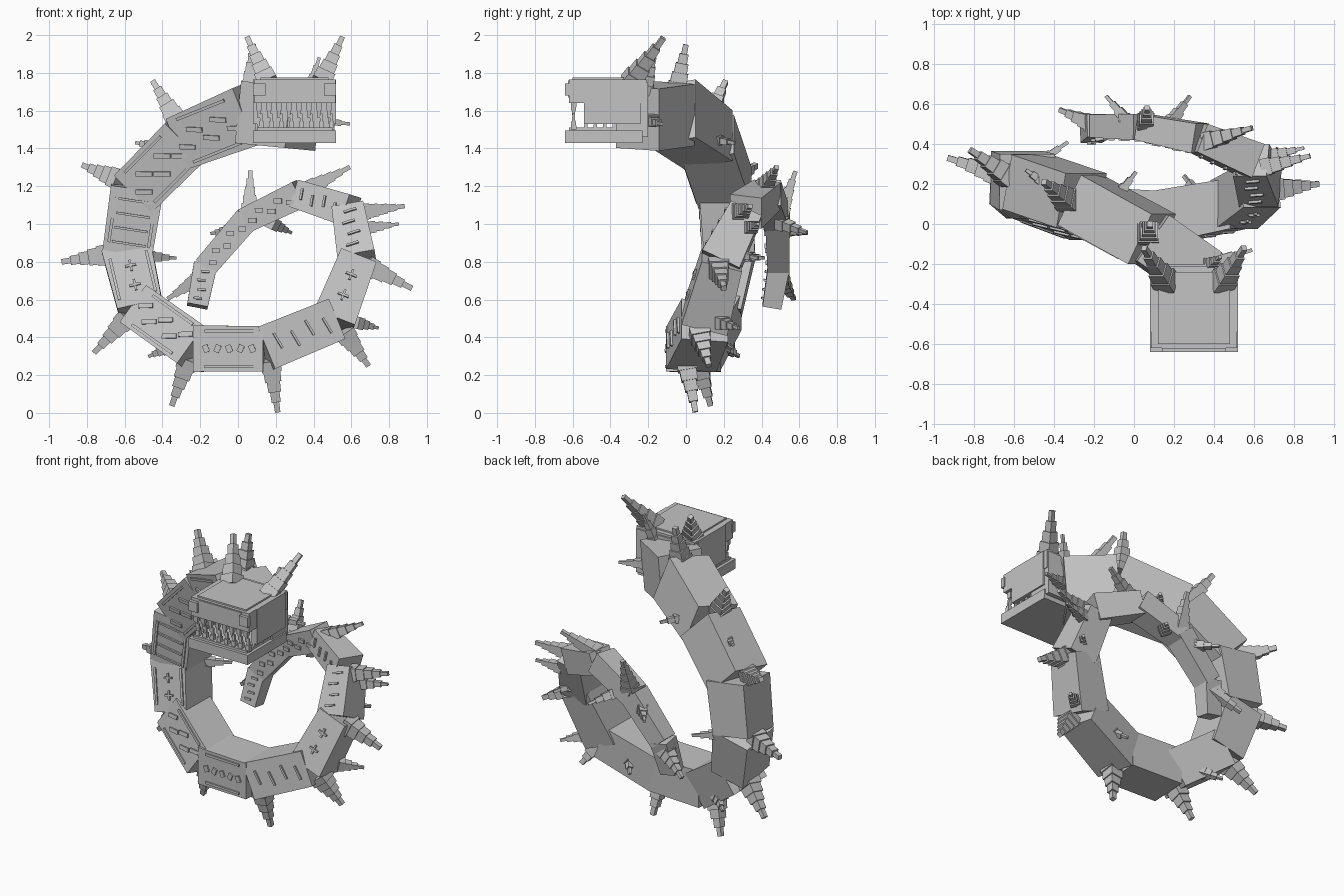
import bpy, bmesh, math
from mathutils import Vector, Matrix

cube = bpy.data.objects.get("Cube")
if cube:
    bpy.data.objects.remove(cube, do_unlink=True)

grey = bpy.data.materials.new("stone grey")
grey.use_nodes = True
grey.diffuse_color = (0.55, 0.55, 0.55, 1)
grey.node_tree.nodes["Principled BSDF"].inputs["Base Color"].default_value = (0.55, 0.55, 0.55, 1)


def frame(p0, p1):
    """Axes along a part: t = length, w = in the coil's plane, b = towards the back."""
    t = (p1 - p0).normalized()
    hint = Vector((0, 0, 1)) if abs(t.y) > 0.9 else Vector((0, 1, 0))
    b = (hint - t * hint.dot(t)).normalized()
    return t, t.cross(b), b


def frustum(bm, p0, p1, s0, s1):
    """Four-sided tapering block from p0 to p1 with end sizes (w, b)."""
    t, w, b = frame(p0, p1)
    ends = []
    for p, s in ((p0, s0), (p1, s1)):
        ends.append([bm.verts.new(p + w * s[0] / 2 * i + b * s[1] / 2 * j)
                     for i, j in ((-1, -1), (1, -1), (1, 1), (-1, 1))])
    a, c = ends
    bm.faces.new(a[::-1])
    bm.faces.new(c)
    for i in range(4):
        j = (i + 1) % 4
        bm.faces.new((a[i], a[j], c[j], c[i]))


def block(bm, x0, x1, y0, y1, z0, z1):
    m = Matrix.Translation(((x0 + x1) / 2, (y0 + y1) / 2, (z0 + z1) / 2)) @ \
        Matrix.Diagonal((x1 - x0, y1 - y0, z1 - z0, 1))
    bmesh.ops.create_cube(bm, size=1, matrix=m)


def finish(name, bm):
    bmesh.ops.recalc_face_normals(bm, faces=bm.faces)
    me = bpy.data.meshes.new(name)
    bm.to_mesh(me)
    bm.free()
    me.materials.append(grey)
    ob = bpy.data.objects.new(name, me)
    bpy.context.collection.objects.link(ob)


# Body joints from the neck to the tail tip: x, y, z, width, depth
joints = [
    (0.335, -0.25, 1.56, 0.33, 0.28),
    (0.08, -0.07, 1.585, 0.33, 0.28),
    (-0.27, 0.12, 1.445, 0.29, 0.28),
    (-0.535, 0.21, 1.18, 0.28, 0.28),
    (-0.585, 0.23, 0.85, 0.265, 0.27),
    (-0.515, 0.16, 0.55, 0.24, 0.27),
    (-0.22, 0.05, 0.34, 0.245, 0.27),
    (0.14, 0.03, 0.34, 0.24, 0.27),
    (0.505, 0.10, 0.49, 0.23, 0.25),
    (0.63, 0.19, 0.81, 0.20, 0.22),
    (0.585, 0.32, 1.07, 0.17, 0.18),
    (0.32, 0.43, 1.155, 0.15, 0.15),
    (0.04, 0.485, 1.02, 0.135, 0.13),
    (-0.175, 0.49, 0.77, 0.125, 0.115),
    (-0.215, 0.455, 0.565, 0.11, 0.10),
]

for k in range(len(joints) - 1):
    q0, q1 = joints[k], joints[k + 1]
    p0, p1 = Vector(q0[:3]), Vector(q1[:3])
    t, w, b = frame(p0, p1)
    length = (p1 - p0).length
    bm = bmesh.new()
    frustum(bm, p0 - t * 0.012, p1, q0[3:], q1[3:])
    finish("neck" if k == 0 else f"body_segment_{k}", bm)
    if k == 0:
        continue

    # Belly relief on the front face, laid out in segment coordinates
    bm = bmesh.new()

    def relief(u, v, du, dv, rise, angle=0.0):
        f = u / length
        wid = q0[3] * (1 - f) + q1[3] * f
        dep = q0[4] * (1 - f) + q1[4] * f
        c = p0 + t * u + w * (v * wid) - b * (dep / 2)
        ca, sa = math.cos(angle), math.sin(angle)
        rot = Matrix((t * ca + w * sa, w * ca - t * sa, b)).transposed().to_4x4()
        bmesh.ops.create_cube(bm, size=1, matrix=Matrix.Translation(c) @ rot @
                              Matrix.Diagonal((du, dv, rise * 2, 1)))

    if k <= 6:
        # rails along both edges
        for side in (-1, 1):
            relief(length / 2, 0.39 * side, length * 0.72, 0.016, 0.008)
    if k in (4, 8):
        # cross-shaped studs
        for u in (0.33, 0.67):
            relief(length * u, 0, 0.06, 0.012, 0.012)
            relief(length * u, 0, 0.012, 0.06, 0.013)
    elif k == 3:
        # broad ribs
        for u in (0.15, 0.38, 0.61, 0.84):
            relief(length * u, 0, 0.012, 0.18, 0.01)
    elif k in (1, 2, 5, 11, 12):
        # staggered tabs lying level
        level = math.atan(-t.z / t.x)
        for i in range(5):
            relief(length * (0.14 + 0.18 * i), 0.12 * (-1) ** i,
                   q1[3] * 0.32, 0.025, 0.01, level)
    elif k == 6:
        # centre row of small plates
        for i in range(5):
            relief(length * (0.16 + 0.17 * i), 0, 0.03, 0.04, 0.01, 0.4 * (-1) ** i)
    else:
        # short cross ribs
        for i in range(4):
            relief(length * (0.15 + 0.23 * i), 0.05 * (-1) ** i, 0.012, q1[3] * 0.4, 0.012, 0.15)
    finish(f"belly_relief_{k}", bm)


def spike(name, base, tip, size, steps=5):
    """Stepped spike of shrinking blocks."""
    p0, p1 = Vector(base), Vector(tip)
    bm = bmesh.new()
    for i in range(steps):
        s = size * (1 - 0.72 * i / (steps - 1))
        frustum(bm, p0.lerp(p1, i / steps), p0.lerp(p1, (i + 1) / steps),
                (s, s), (s * 0.95, s * 0.95))
    finish(name, bm)


# Large spikes along the outer ridge
outer = [
    ((0.07, -0.05, 1.70), (0.08, 0.00, 1.95)),
    ((-0.32, 0.11, 1.54), (-0.45, 0.21, 1.755)),
    ((-0.62, 0.23, 1.23), (-0.82, 0.37, 1.31)),
    ((-0.68, 0.25, 0.84), (-0.93, 0.33, 0.80)),
    ((-0.58, 0.18, 0.51), (-0.76, 0.25, 0.32)),
    ((-0.26, 0.06, 0.29), (-0.35, 0.13, 0.04)),
    ((0.17, 0.00, 0.28), (0.21, 0.05, 0.005)),
    ((0.56, 0.07, 0.43), (0.69, 0.12, 0.25)),
    ((0.68, 0.17, 0.78), (0.92, 0.20, 0.66)),
    ((0.64, 0.28, 1.06), (0.88, 0.34, 1.095)),
    ((0.36, 0.41, 1.18), (0.59, 0.48, 1.30)),
    ((0.06, 0.50, 1.05), (0.065, 0.58, 1.28)),
    ((-0.18, 0.49, 0.73), (-0.37, 0.57, 0.605)),
]
for i, (base, tip) in enumerate(outer):
    spike(f"ridge_spike_{i + 1}", base, tip, 0.11 if i < 9 else 0.088)

# Small spikes on the back
rear = [
    ((0.40, -0.19, 1.55), (0.59, -0.13, 1.53)),
    ((0.37, -0.21, 1.69), (0.43, -0.165, 1.88)),
    ((-0.10, 0.12, 1.45), (0.01, 0.26, 1.43)),
    ((-0.43, 0.19, 1.41), (-0.54, 0.27, 1.43)),
    ((-0.50, 0.29, 0.83), (-0.33, 0.41, 0.82)),
    ((-0.36, 0.19, 0.35), (-0.47, 0.28, 0.30)),
    ((0.345, 0.12, 0.42), (0.25, 0.24, 0.34)),
    ((0.62, 0.18, 0.48), (0.74, 0.28, 0.45)),
    ((0.62, 0.24, 0.85), (0.72, 0.38, 0.82)),
    ((0.68, 0.34, 0.98), (0.85, 0.38, 1.00)),
    ((0.17, 0.49, 1.01), (0.28, 0.64, 0.955)),
    ((-0.02, 0.50, 0.97), (-0.14, 0.64, 0.95)),
]
for i, (base, tip) in enumerate(rear):
    spike(f"rear_spike_{i + 1}", base, tip, 0.065, 4)

# Swept-back horns
for side, name in ((-1, "right_horn"), (1, "left_horn")):
    spike(name, (0.30 + 0.135 * side, -0.30, 1.74), (0.30 + 0.25 * side, -0.12, 1.985), 0.105)

# Skull with a raised crown panel, cheeks and back wall
bm = bmesh.new()
block(bm, 0.085, 0.515, -0.62, -0.21, 1.64, 1.765)
block(bm, 0.12, 0.48, -0.60, -0.24, 1.76, 1.775)
for x in (0.08, 0.48):
    block(bm, x, x + 0.04, -0.54, -0.24, 1.53, 1.765)
block(bm, 0.09, 0.51, -0.37, -0.20, 1.46, 1.75)
finish("skull", bm)

# Brow strip and eye plates
bm = bmesh.new()
block(bm, 0.14, 0.46, -0.625, -0.61, 1.67, 1.76)
for x in (0.08, 0.455):
    block(bm, x, x + 0.065, -0.64, -0.61, 1.68, 1.745)
finish("brow_and_eyes", bm)

# Lower jaw with a lip
bm = bmesh.new()
block(bm, 0.08, 0.52, -0.64, -0.23, 1.43, 1.495)
block(bm, 0.10, 0.50, -0.62, -0.23, 1.49, 1.51)
finish("lower_jaw", bm)

# Interlocking front teeth
bm = bmesh.new()
for i in range(8):
    for root, tip, dx in ((1.64, 1.56, 0.0), (1.50, 1.585, 0.014)):
        a, m, c = (Vector((0.11 + 0.053 * i + dx, -0.595, z)) for z in (root, (root + tip) / 2, tip))
        frustum(bm, a, m, (0.03, 0.03), (0.026, 0.026))
        frustum(bm, m, c, (0.018, 0.018), (0.012, 0.012))
# Short side teeth on the jaw
for x in (0.11, 0.49):
    for i in range(6):
        y = -0.53 + 0.05 * i
        frustum(bm, Vector((x, y, 1.50)), Vector((x, y, 1.54)), (0.022, 0.022), (0.014, 0.014))
finish("teeth", bm)
